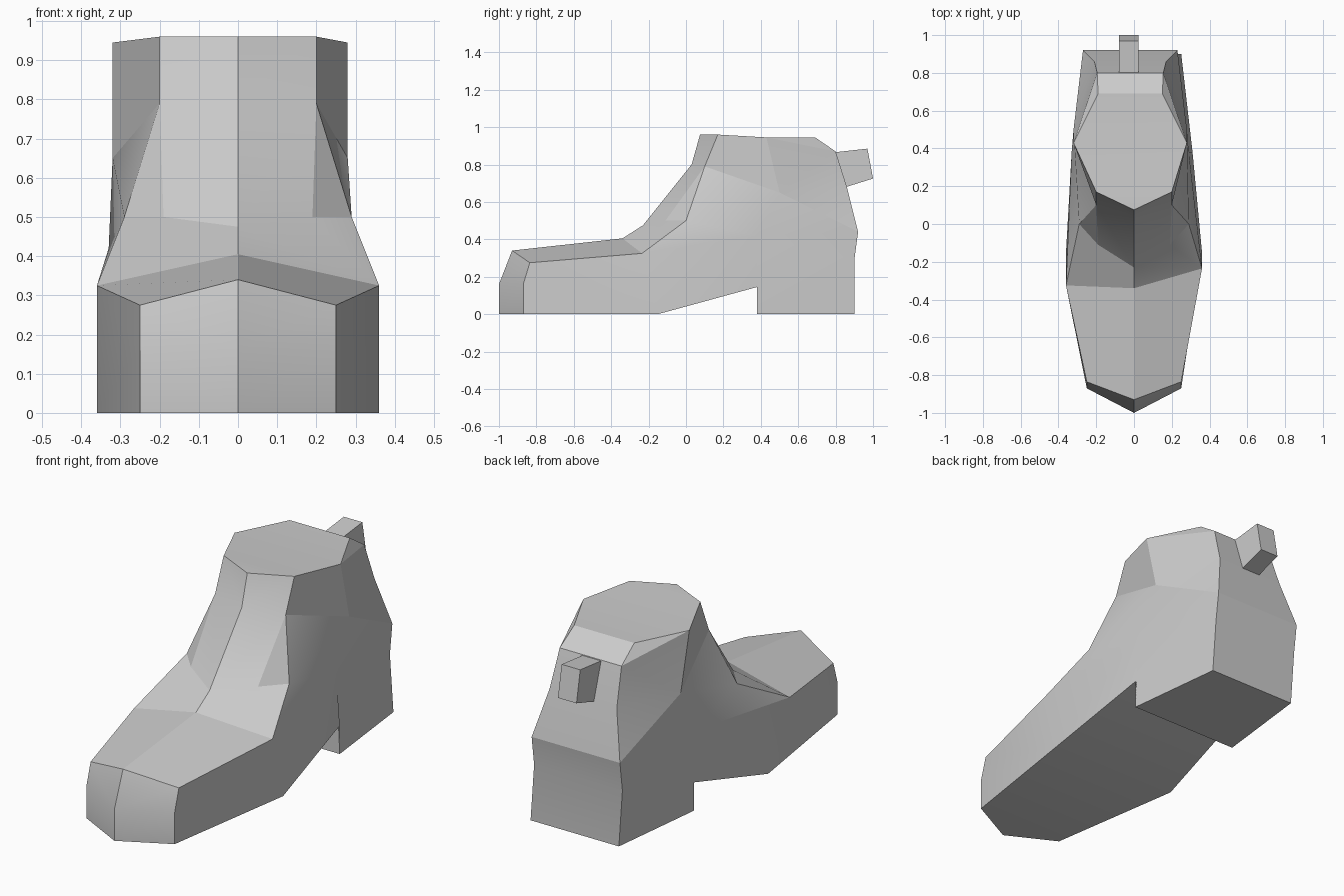
import bpy
import bmesh
from math import radians

default_cube = bpy.data.objects.get("Cube")
if default_cube:
    bpy.data.objects.remove(default_cube, do_unlink=True)

grey = bpy.data.materials.new("plain grey")
grey.use_nodes = True
grey.diffuse_color = (0.6, 0.6, 0.6, 1)
grey.node_tree.nodes["Principled BSDF"].inputs["Base Color"].default_value = (0.6, 0.6, 0.6, 1)


def finish(name, bm):
    """Turn a bmesh into a shaded object."""
    bmesh.ops.recalc_face_normals(bm, faces=bm.faces)
    mesh = bpy.data.meshes.new(name)
    bm.to_mesh(mesh)
    bm.free()
    mesh.materials.append(grey)
    obj = bpy.data.objects.new(name, mesh)
    bpy.context.collection.objects.link(obj)
    bpy.ops.object.select_all(action="DESELECT")
    obj.select_set(True)
    bpy.context.view_layer.objects.active = obj
    bpy.ops.object.shade_smooth_by_angle(angle=radians(20))
    return obj


# Landmarks of one half of the boot; those on the centre line have x = 0
landmarks = {
    "toe_floor": (0, -1, 0), "toe_tip": (0, -1, .16), "toe_top": (0, -.93, .34),
    "vamp": (0, -.34, .405), "instep": (0, -.23, .475),
    "shin": (0, .03, .8), "rim_front": (0, .075, .96),
    "corner_floor": (.25, -.87, 0), "corner_mid": (.25, -.87, .16),
    "corner_top": (.25, -.835, .275),
    "ball_floor": (.36, -.15, 0), "ball_top": (.36, -.28, .325),
    "instep_side": (.19, -.11, .5), "ridge": (.29, 0, .5),
    "shin_side": (.2, .1, .79), "rim_side": (.2, .17, .96),
    "arch": (.31, .38, .145), "heel_front": (.31, .38, 0),
    "ankle": (.31, .38, .42), "ankle_top": (.3, .5, .65), "rim_wide": (.3, .43, .945),
    "heel_floor": (.25, .9, 0), "heel_mid": (.25, .9, .29), "heel_top": (.25, .92, .44),
    "back_mid": (.19, .86, .68), "back_top": (.175, .8, .87), "cap_back": (.17, .69, .945),
}

# Faces built on both sides
paired_faces = [
    "toe_floor toe_tip corner_mid corner_floor",
    "toe_tip toe_top corner_top corner_mid",
    "toe_top vamp ball_top corner_top",
    "vamp instep instep_side ridge ball_top",
    "instep shin shin_side instep_side",
    "instep_side shin_side ridge",
    "shin rim_front rim_side shin_side",
    "corner_floor corner_mid corner_top ball_top ball_floor",
    "ball_floor ball_top ankle arch",
    "ball_top ridge ankle",
    "ridge ankle_top ankle",
    "ridge shin_side ankle_top",
    "shin_side rim_side rim_wide ankle_top",
    "arch ankle heel_top heel_mid heel_floor heel_front",
    "ankle ankle_top heel_top",
    "ankle_top back_mid heel_top",
    "ankle_top rim_wide back_top back_mid",
    "rim_wide cap_back back_top",
]

# Edges bridged straight across to their mirror image: sole, back and cap
bridges = [
    "corner_floor ball_floor", "ball_floor arch", "arch heel_front",
    "heel_front heel_floor", "heel_floor heel_mid", "heel_mid heel_top",
    "heel_top back_mid", "back_mid back_top", "back_top cap_back",
    "cap_back rim_wide", "rim_wide rim_side",
]

bm = bmesh.new()
verts = {}
for name, (x, y, z) in landmarks.items():
    for side in (1, -1):
        if x == 0 and side == -1:
            verts[name, side] = verts[name, 1]
            continue
        # The shaft leans to the right and the ball of the foot is skewed
        lean = -.02 if y > .35 and z > .2 else 0
        skew = .045 * side if name == "ball_top" else 0
        verts[name, side] = bm.verts.new((side * x + lean, y + skew, z))

for face in paired_faces:
    for side in (1, -1):
        bm.faces.new([verts[name, side] for name in face.split()])
for bridge in bridges:
    a, b = bridge.split()
    bm.faces.new([verts[a, 1], verts[b, 1], verts[b, -1], verts[a, -1]])
for middle, edge in (("toe_floor", "corner_floor"), ("rim_front", "rim_side")):
    bm.faces.new([verts[middle, 1], verts[edge, 1], verts[edge, -1]])
finish("boot_body", bm)

# Pull tab: side profile extruded across the back
bm = bmesh.new()
profile = [(.79, .865), (.97, .885), (1, .725), (.84, .675)]
tab = bm.faces.new([bm.verts.new((-.08, y, z)) for y, z in profile])
grown = bmesh.ops.extrude_face_region(bm, geom=[tab])["geom"]
bmesh.ops.translate(bm, vec=(.105, 0, 0),
                    verts=[g for g in grown if isinstance(g, bmesh.types.BMVert)])
finish("pull_tab", bm)
